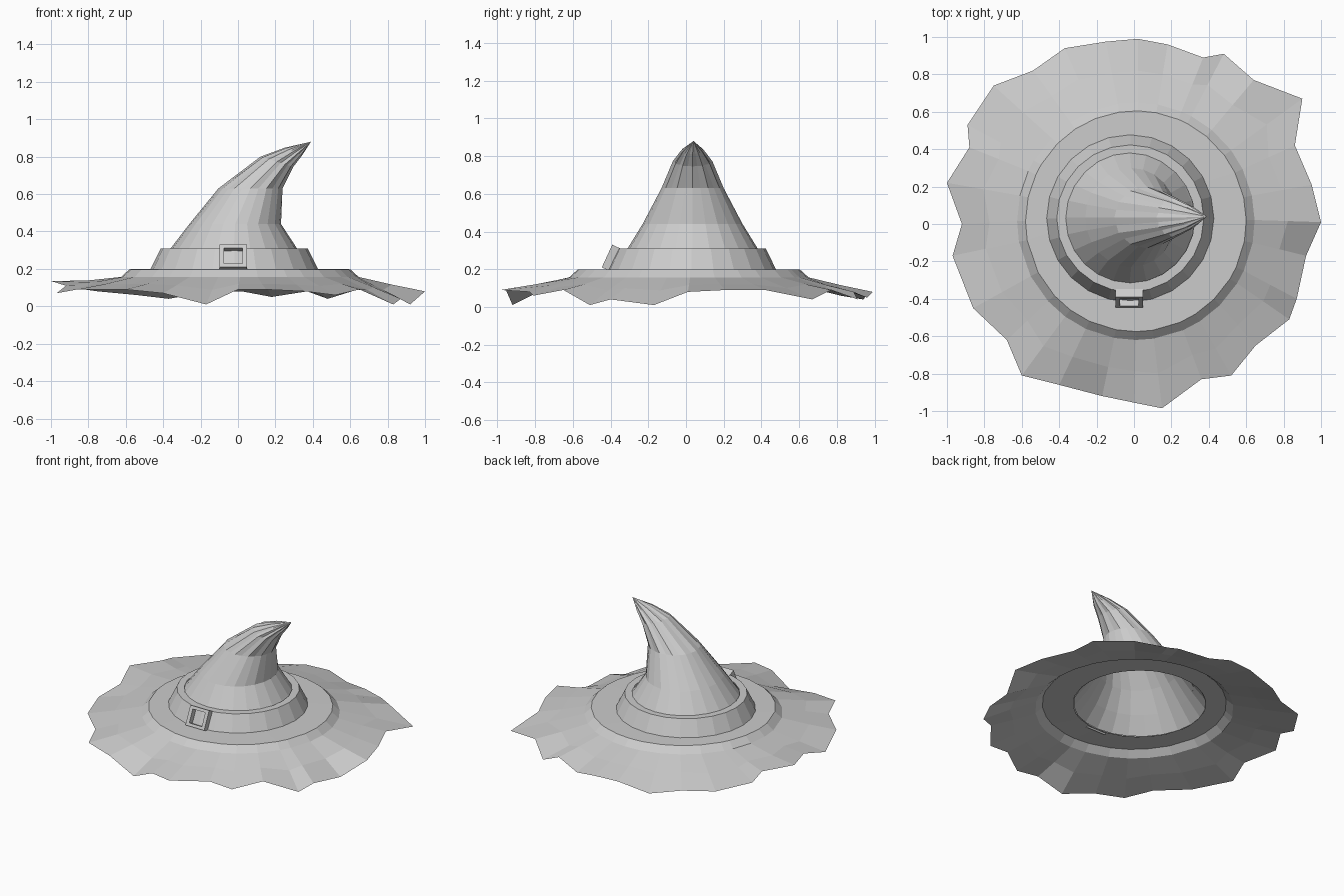
import bpy, bmesh, math
from mathutils import Vector

if "Cube" in bpy.data.objects:
    bpy.data.objects.remove(bpy.data.objects["Cube"])


def loft(name, rings, tip=None):
    """Skin a list of closed rings with quads, optionally ending in a point."""
    bm = bmesh.new()
    loops = [[bm.verts.new(p) for p in ring] for ring in rings]
    n = len(loops[0])
    for a, b in zip(loops, loops[1:]):
        for i in range(n):
            j = (i + 1) % n
            bm.faces.new((a[i], a[j], b[j], b[i]))
    if tip:
        t = bm.verts.new(tip)
        for i in range(n):
            bm.faces.new((loops[-1][i], loops[-1][(i + 1) % n], t))
    me = bpy.data.meshes.new(name)
    bm.to_mesh(me)
    bm.free()
    ob = bpy.data.objects.new(name, me)
    bpy.context.collection.objects.link(ob)
    return ob


def circle(cx, cy, z, r, angles):
    return [(cx + r * math.cos(a), cy + r * math.sin(a), z) for a in angles]


def even(n):
    return [2 * math.pi * i / n for i in range(n)]


# Brim: ragged drooping edge, softened towards a raised round step
edge = [
    (1.0, .01, .08), (.95, .21, .09), (.86, .42, .09), (.90, .67, .04),
    (.64, .77, .09), (.48, .91, .04), (.37, .89, .08), (.18, .96, .05),
    (.02, .99, .08), (-.15, .975, .08), (-.37, .94, .04), (-.54, .82, .06),
    (-.75, .74, .08), (-.89, .53, .10), (-.88, .41, .13), (-1.0, .22, .135),
    (-.92, .0, .11), (-.97, -.17, .07), (-.86, -.45, .09), (-.68, -.62, .09),
    (-.60, -.81, .09), (-.40, -.86, .07), (-.17, -.92, .01), (.0, -.955, .09),
    (.15, -.985, .09), (.36, -.83, .08), (.52, -.81, .06), (.65, -.65, .09),
    (.83, -.51, .01), (.87, -.40, .04), (.92, -.17, .01),
]
angles = [math.atan2(y, x) for x, y, z in edge]
step_low = circle(.01, .015, .157, .635, angles)
middle = []
for e, s in zip(edge, step_low):
    p = Vector(s).lerp(Vector(e), .5)
    p.z = .6 * .14 + .4 * e[2]
    middle.append(p)
loft("brim", [edge, middle, step_low,
              circle(.01, .015, .198, .59, angles),
              circle(-.02, .03, .20, .425, angles)])

# Crown: each ring is (left x, left z, right x, right z, half depth, pleat)
N = 24
profile = [
    (-.445, .20, .405, .20, .425, 0), (-.36, .31, .315, .31, .345, 0),
    (-.26, .44, .23, .44, .265, 0), (-.105, .63, .238, .63, .165, .03),
    (.12, .80, .295, .745, .105, .09), (.25, .848, .345, .81, .062, .12),
]
rings = []
for lx, lz, rx, rz, depth, pleat in profile:
    ring = []
    for i, a in enumerate(even(N)):
        k = 1 - pleat * (i % 2)
        c, s = math.cos(a) * k, math.sin(a) * k
        ring.append(((lx + rx) / 2 + (rx - lx) / 2 * c, .035 + depth * s,
                     (lz + rz) / 2 + (rz - lz) / 2 * c))
    rings.append(ring)
loft("crown", rings, (.39, .04, .88))

# Hat band: sloped ring with a flat upper lip
loft("band", [circle(-.02, .03, .20, .447, even(N)),
              circle(-.02, .03, .31, .393, even(N)),
              circle(-.02, .03, .31, .345, even(N))])


# Buckle: square frame leaning back along the band
def frame(half_w, half_h, push):
    c = Vector((-.025, -.408, .265))
    up = Vector((0, .42, .91))
    out = Vector((0, -.91, .42))
    return [c + Vector((sx * half_w, 0, 0)) + up * sz * half_h + out * push
            for sx, sz in ((-1, -1), (1, -1), (1, 1), (-1, 1))]


outer_back = frame(.073, .066, -.035)
inner_back = frame(.049, .046, -.035)
loft("buckle", [outer_back, frame(.073, .066, .012), frame(.049, .046, .012),
                inner_back, outer_back])

# Consistent outward normals
for ob in bpy.context.collection.objects:
    bm = bmesh.new()
    bm.from_mesh(ob.data)
    bmesh.ops.remove_doubles(bm, verts=bm.verts, dist=1e-5)
    bmesh.ops.recalc_face_normals(bm, faces=bm.faces)
    bm.to_mesh(ob.data)
    bm.free()
